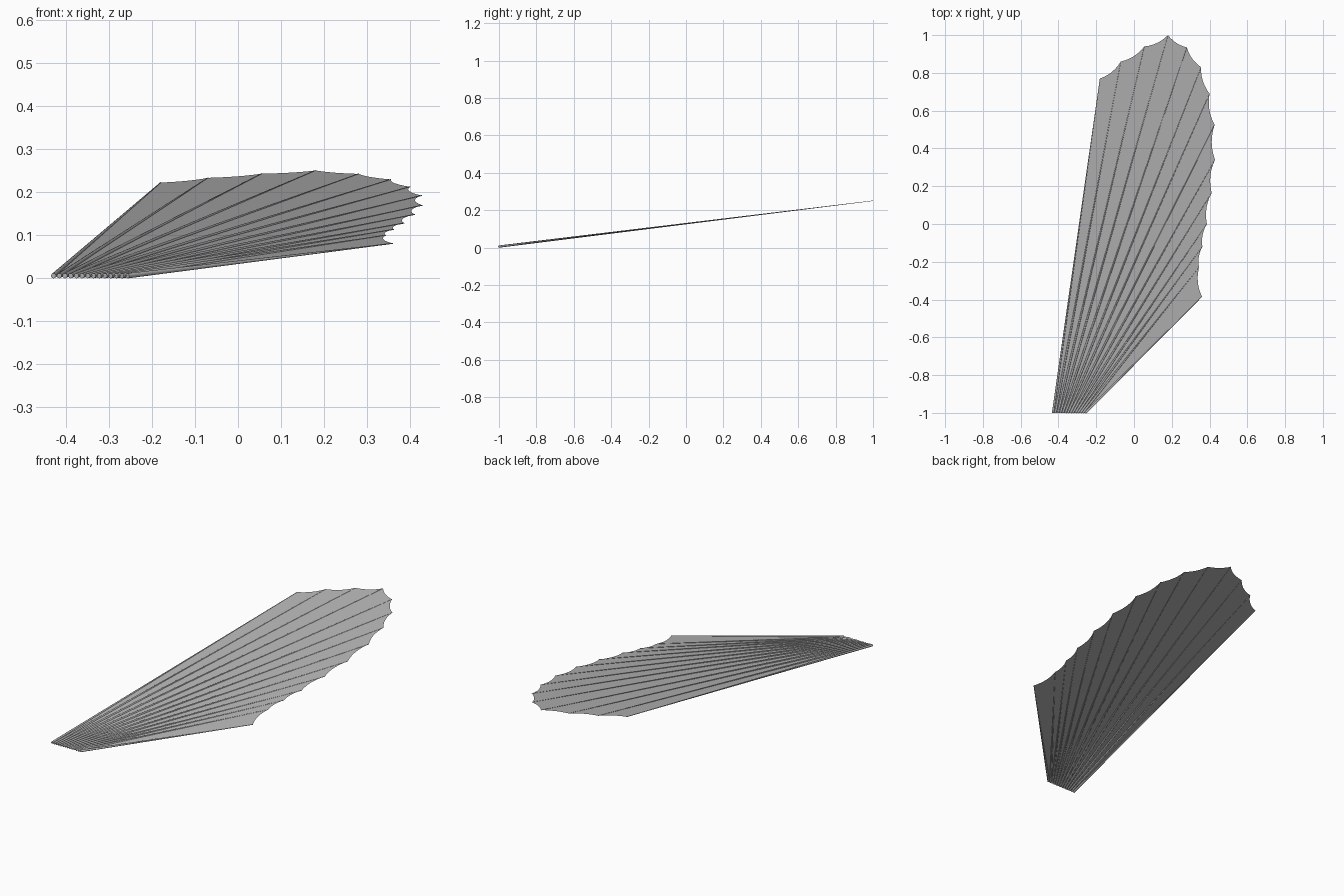
import bpy
import bmesh
from mathutils import Vector

cube = bpy.data.objects.get("Cube")
if cube:
    bpy.data.objects.remove(cube, do_unlink=True)

grey = bpy.data.materials.new("plain grey")
grey.use_nodes = True
colour = (0.47, 0.47, 0.47, 1)
grey.diffuse_color = colour
grey.node_tree.nodes["Principled BSDF"].inputs["Base Color"].default_value = colour

BASE_RADIUS, TIP_RADIUS, SIDES, STEPS = 0.006, 0.001, 10, 6


def on_slope(x, y):
    """Point on the tilted plane of the fan."""
    return Vector((x, y, BASE_RADIUS + 0.1225 * (y + 1)))


def add_object(name, bm):
    mesh = bpy.data.meshes.new(name)
    bm.to_mesh(mesh)
    bm.free()
    mesh.materials.append(grey)
    obj = bpy.data.objects.new(name, mesh)
    bpy.context.collection.objects.link(obj)
    return obj


# Rib tips, from the straight left edge round to the short right edge
tips = [on_slope(x, y) for x, y in (
    (-0.18, 0.77), (-0.07, 0.86), (0.055, 0.94), (0.18, 1.0), (0.28, 0.935),
    (0.355, 0.83), (0.40, 0.69), (0.427, 0.525), (0.429, 0.34), (0.411, 0.165),
    (0.386, 0.0), (0.362, -0.12), (0.344, -0.23), (0.36, -0.385))]
last = len(tips) - 1
bases = [on_slope(-0.429 + 0.172 * i / last, -1) for i in range(last + 1)]

# Tapered ribs
for i, (base, tip) in enumerate(zip(bases, tips)):
    bm = bmesh.new()
    axis = tip - base
    turn = axis.to_track_quat('Z', 'Y').to_matrix().to_4x4()
    turn.translation = (base + tip) / 2
    bmesh.ops.create_cone(bm, cap_ends=True, segments=SIDES, radius1=BASE_RADIUS,
                          radius2=TIP_RADIUS, depth=axis.length, matrix=turn)
    for face in bm.faces:
        face.smooth = len(face.verts) == 4
    add_object(f"rib_{i + 1}", bm)

# Thin membrane with a scalloped edge between neighbouring ribs
bm = bmesh.new()
root = [bm.verts.new(p) for p in bases]
ends = [bm.verts.new(p) for p in tips]
for i in range(last):
    chord = tips[i + 1] - tips[i]
    inward = on_slope(tips[i].x + chord.y, tips[i].y - chord.x) - tips[i]
    edge = [ends[i]]
    for k in range(1, STEPS):
        t = k / STEPS
        edge.append(bm.verts.new(tips[i] + chord * t + inward * 0.36 * t * (1 - t)))
    edge.append(ends[i + 1])
    half = STEPS // 2
    for k in range(STEPS):
        bm.faces.new((root[i] if k < half else root[i + 1], edge[k + 1], edge[k]))
    bm.faces.new((root[i], root[i + 1], edge[half]))
bmesh.ops.recalc_face_normals(bm, faces=bm.faces)
if sum(f.normal.z for f in bm.faces) < 0:
    bmesh.ops.reverse_faces(bm, faces=bm.faces)
add_object("membrane", bm)
